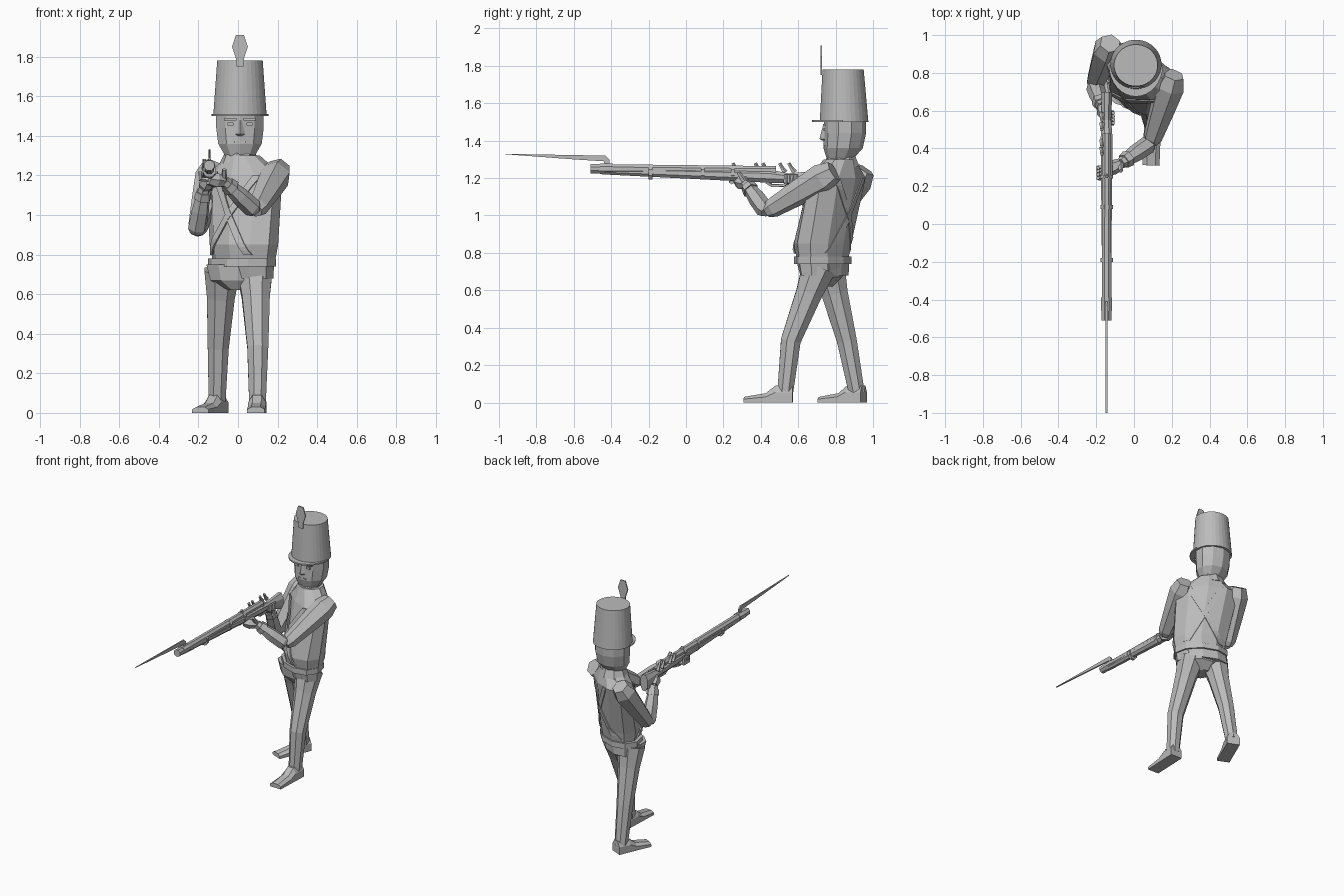
import bpy, bmesh
from math import cos, sin, pi, radians
from mathutils import Vector
from mathutils.bvhtree import BVHTree

cube = bpy.data.objects.get("Cube")
if cube:
    bpy.data.objects.remove(cube)

grey = bpy.data.materials.new("plain_grey")
grey.use_nodes = True
grey.diffuse_color = (0.5, 0.5, 0.5, 1)
shader = grey.node_tree.nodes["Principled BSDF"]
shader.inputs["Base Color"].default_value = grey.diffuse_color

X, Y, Z = Vector((1, 0, 0)), Vector((0, 1, 0)), Vector((0, 0, 1))
TWIST = radians(-34)
ACROSS = X * cos(TWIST) + Y * sin(TWIST)
BACK = Y * cos(TWIST) - X * sin(TWIST)


def finish(name, bm):
    bmesh.ops.recalc_face_normals(bm, faces=bm.faces)
    mesh = bpy.data.meshes.new(name)
    bm.to_mesh(mesh)
    bm.free()
    mesh.materials.append(grey)
    ob = bpy.data.objects.new(name, mesh)
    bpy.context.collection.objects.link(ob)
    return ob


def loft(name, rings):
    """Skin a list of equal-length rings and cap both ends."""
    bm = bmesh.new()
    loops = [[bm.verts.new(p) for p in ring] for ring in rings]
    for low, high in zip(loops, loops[1:]):
        for i in range(len(low)):
            bm.faces.new((low[i - 1], low[i], high[i], high[i - 1]))
    bm.faces.new(loops[0])
    bm.faces.new(loops[-1])
    return finish(name, bm)


def oval(centre, u, v, sides):
    """Ring about a centre, whose flat sides touch the half-axes u and v."""
    step = pi / sides
    return [centre + (u * cos(t) + v * sin(t)) / cos(step)
            for t in (step * (i + i + 1) for i in range(sides))]


def stack(name, x, sections, sides, u=X, v=Y):
    """Upright body from (y, z, half_width, half_depth) sections."""
    return loft(name, [oval(Vector((x, y, z)), u * w, v * d, sides)
                       for y, z, w, d in sections])


def limb(name, points, radii, sides=6):
    """Tapered tube through points."""
    rings = []
    for i, (p, r) in enumerate(zip(points, radii)):
        d = (points[min(i + 1, len(points) - 1)] - points[max(i - 1, 0)]).normalized()
        u = d.cross(X - Y).normalized()
        rings.append(oval(p, u * r, d.cross(u) * r, sides))
    return loft(name, rings)


def along_gun(name, sections):
    """Part of the musket from (y, z, half_width, half_height) sections."""
    return loft(name, [oval(GUN + Y * y + Z * z, X * w, Z * h, 8)
                       for y, z, w, h in sections])


def plate(name, outline, half):
    """Flat outline thickened both ways by a vector."""
    return loft(name, [[p - half for p in outline], [p + half for p in outline]])


# Twisted torso, coat skirt, belt and collar
torso = stack("coat", 0.03, [(0.73, 0.74, 0.16, 0.11), (0.73, 0.85, 0.18, 0.13),
                             (0.81, 1.2, 0.21, 0.11), (0.82, 1.3, 0.08, 0.08)], 10, ACROSS, BACK)
stack("coat_skirt", 0.02, [(0.74, 0.68, 0.17, 0.1), (0.73, 0.77, 0.17, 0.12)], 10, ACROSS, BACK)
stack("waist_belt", 0.02, [(0.73, z, 0.18, 0.13) for z in (0.74, 0.78)], 10, ACROSS, BACK)
stack("collar", 0.01, [(0.83, 1.26, 0.1, 0.09), (0.83, 1.32, 0.07, 0.07)], 8, ACROSS, BACK)

# Crossed straps draped over the chest and back
bm = bmesh.new()
bm.from_mesh(torso.data)
skin = BVHTree.FromBMesh(bm)
bm.free()
middle = Vector((0.03, 0.77, 1))
for face, out in (("front", -BACK), ("rear", BACK)):
    for label, lean in (("left", 0.6), ("right", -0.6)):
        bm = bmesh.new()
        rows = []
        for i in range(-10, 11):
            centre = middle + (Z + ACROSS * lean) * i * 0.02
            row = []
            for edge in (-0.02, 0.02):
                p = centre + ACROSS * edge
                hit = skin.ray_cast(p + out, -out)[0]
                row.append(bm.verts.new((hit or p) + out * 0.006))
            rows.append(row)
        for low, high in zip(rows, rows[1:]):
            bm.faces.new(low + high[::-1])
        strap = finish(f"{face}_{label}_strap", bm)
        strap.modifiers.new("thickness", "SOLIDIFY").thickness = 0.008

# Hips
stack("hips", 0, [(0.72, 0.62, 0.05, 0.06), (0.73, 0.67, 0.14, 0.1),
                  (0.73, 0.75, 0.16, 0.11)], 10)


def leg(label, hip, knee, heel, toe):
    """Trouser leg and a wedge shoe that points from heel to toe."""
    heel, toe = Vector(heel), Vector(toe)
    forward = (toe - heel).normalized()
    ankle = heel + forward * 0.04 + Z * 0.05
    hip, knee = Vector(hip), Vector(knee)
    limb(f"{label}_leg", [hip, hip.lerp(knee, 0.35), knee, ankle], (0.09, 0.07, 0.053, 0.042), 8)
    wide = forward.cross(Z) * 0.045
    rings = []
    for along, height in ((0, 0.09), (0.35, 0.09), (0.55, 0.05), (1, 0.03)):
        base, up = heel.lerp(toe, along), Z * height
        rings.append([base - wide, base + wide, base + wide + up * 0.6,
                      base + wide / 2 + up, base - wide / 2 + up, base - wide + up * 0.6])
    loft(f"{label}_shoe", rings)


leg("left", (0.085, 0.71, 0.72), (0.1, 0.56, 0.33), (0.1, 0.57, 0), (0.09, 0.31, 0))
leg("right", (-0.08, 0.76, 0.72), (-0.1, 0.86, 0.33), (-0.09, 0.95, 0), (-0.19, 0.72, 0))

# Arms: the left reaches under the barrel, the right folds back to the grip
GUN = Vector((-0.145, 0, 0))


def arm(label, shoulder, elbow, wrist, grip):
    shoulder, elbow, wrist, grip = map(Vector, (shoulder, elbow, wrist, grip))
    limb(f"{label}_upper_arm", [shoulder.lerp(elbow, f) for f in (-0.2, 0, 0.4, 0.9, 1)],
         (0.05, 0.07, 0.06, 0.045, 0.03))
    limb(f"{label}_forearm", [elbow.lerp(wrist, f) for f in (0, 0.1, 0.5, 1)],
         (0.03, 0.042, 0.04, 0.025))
    limb(f"{label}_cuff", [elbow.lerp(wrist, f) for f in (0.75, 0.9)], (0.04, 0.035))
    limb(f"{label}_palm", [wrist, wrist.lerp(grip, 0.5), grip], (0.025, 0.035, 0.025))
    # Fingers curl from the palm up the far side of the gun
    curl = X * (0.04 if grip.x > wrist.x else -0.04)
    for i in range(4):
        root = grip + Y * 0.018 * (i - 2)
        limb(f"{label}_finger_{i + 1}", [root, root + curl, root + curl + Z * 0.04],
             (0.011, 0.011, 0.008), 5)
    limb(f"{label}_thumb", [wrist, wrist - Y * 0.04 + Z * 0.06], (0.014, 0.009), 5)


arm("left", (0.19, 0.73, 1.2), (0.09, 0.43, 1.02), (-0.07, 0.32, 1.17), (-0.15, 0.28, 1.18))
arm("right", (-0.14, 0.92, 1.19), (-0.21, 0.74, 0.91), (-0.17, 0.62, 1.14), (-0.15, 0.57, 1.18))

# Musket
along_gun("gun_stock", [(-0.45, 1.24, 0.022, 0.02), (0.45, 1.21, 0.032, 0.035),
                        (0.55, 1.2, 0.024, 0.025), (0.7, 1.18, 0.03, 0.06)])
along_gun("gun_barrel", [(-0.51, 1.25, 0.026, 0.025), (0.48, 1.24, 0.022, 0.024)])
for i, y in enumerate((-0.2, 0.08, 0.24)):
    along_gun(f"barrel_band_{i + 1}", [(end, 1.23, 0.033, 0.038) for end in (y, y + 0.02)])
for i, y in enumerate((0.28, 0.4, 0.44, 0.53, 0.58)):
    foot = GUN + Y * y + Z * 1.23 - X * (0.025 if i else 0)
    limb(f"lock_part_{i + 1}" if i else "rear_sight",
         [foot, foot + Z * 0.03 - Y * 0.02, foot + Z * 0.05 - Y * 0.03], (0.013, 0.008, 0.008), 5)
limb("trigger_guard", [GUN + Y * y + Z * z for y, z in
                       ((0.43, 1.18), (0.46, 1.16), (0.52, 1.16), (0.55, 1.18))], [0.007] * 4, 4)

# Bayonet with its bent neck and socket
plate("bayonet", [GUN + Y * y + Z * z for y, z in
                  ((-1, 1.33), (-0.43, 1.32), (-0.41, 1.3), (-0.41, 1.26),
                   (-0.43, 1.26), (-0.44, 1.29), (-0.6, 1.3))], X * 0.005)
along_gun("bayonet_socket", [(y, 1.25, 0.029, 0.028) for y in (-0.46, -0.39)])

# Head and face
FACE = Vector((0.01, 0.74, 0))
stack("head", FACE.x, [(0.82, 1.29, 0.07, 0.06), (0.84, 1.36, 0.11, 0.1),
                       (0.85, 1.44, 0.12, 0.107), (0.85, 1.51, 0.12, 0.107)], 10)
loft("nose", [[FACE + Z * z + X * w, FACE + Z * z - Y * w, FACE + Z * z - X * w]
              for z, w in ((1.48, 0.008), (1.41, 0.026), (1.4, 0.012))])
for label, offset in (("right", -0.048), ("left", 0.048)):
    eye = FACE + X * offset + Z * 1.46
    plate(f"{label}_eye", oval(eye, X * 0.016, Z * 0.008, 4), Y * 0.004)
    plate(f"{label}_brow", oval(eye + Z * 0.024, X * 0.03, Z * 0.006, 4), Y * 0.007)
plate("mouth", oval(FACE + Z * 1.37, X * 0.03, Z * 0.005, 4), Y * 0.004)

# Tall cap, visor and plume
stack("cap", FACE.x, [(0.845, 1.5, 0.135, 0.13), (0.84, 1.78, 0.115, 0.11)], 32)
plate("visor", [FACE + Y * 0.1 + Z * 1.505 + X * 0.143 * cos(t) - Y * 0.165 * sin(t)
                for t in (pi * i / 16 for i in range(17))], Z * 0.005)
half = ((0.018, 1.75), (0.02, 1.79), (0.04, 1.85), (0.02, 1.91))
plume = [Vector((w, 0.724, z)) for w, z in half] + [Vector((-w, 0.724, z)) for w, z in half[::-1]]
plate("plume", [p + X * FACE.x for p in plume], Y * 0.004)
